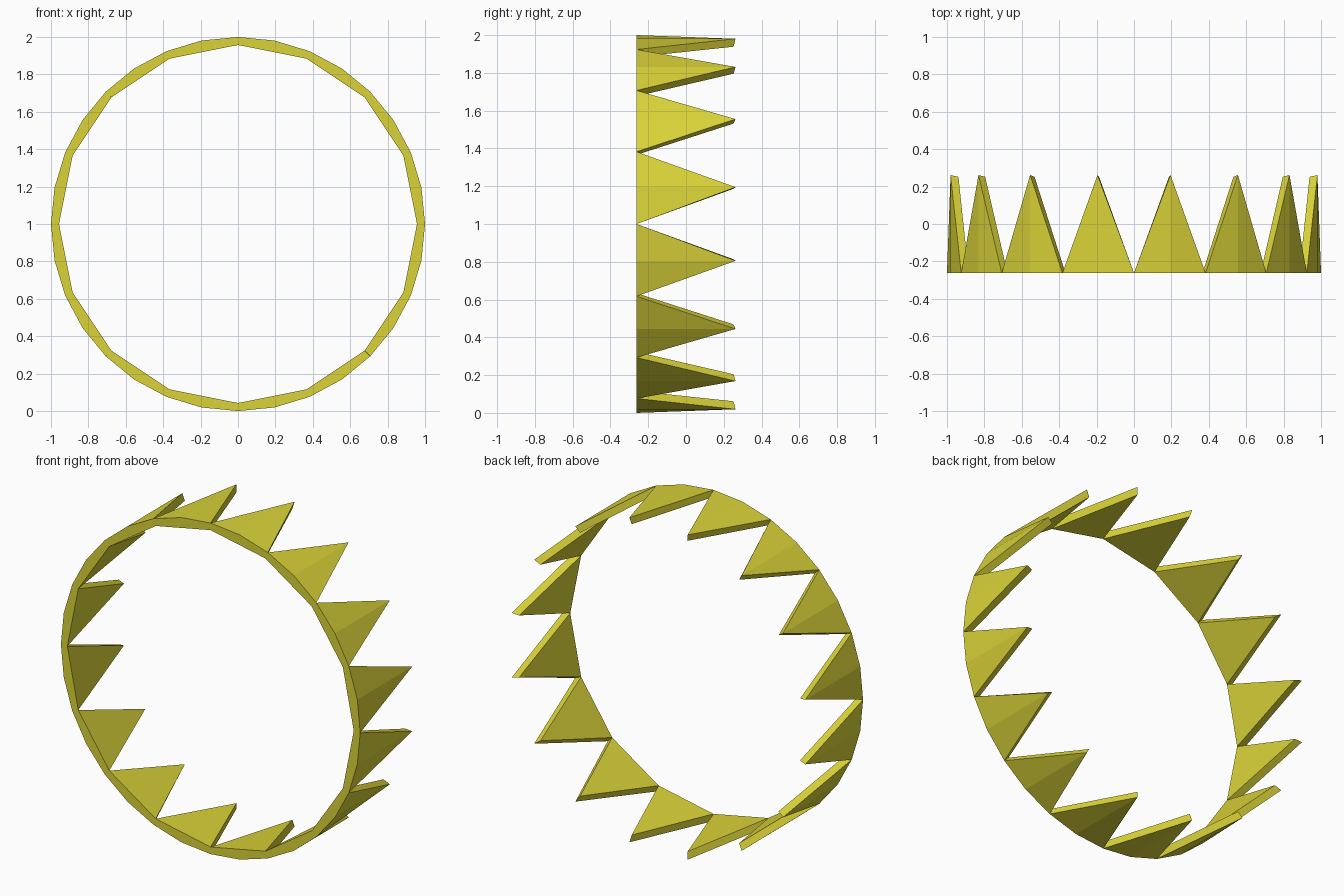
import bpy, bmesh
from math import sin, cos, pi

if "Cube" in bpy.data.objects:
    bpy.data.objects.remove(bpy.data.objects["Cube"])

TEETH = 16
R_OUT, R_IN = 1.0, 0.957
Y_BASE, Y_TIP_OUT, Y_TIP_IN = -0.262, 0.262, 0.252

mat = bpy.data.materials.new("yellow")
mat.diffuse_color = (0.70, 0.65, 0.04, 1)
mat.use_nodes = True
mat.node_tree.nodes["Principled BSDF"].inputs["Base Color"].default_value = mat.diffuse_color

bm = bmesh.new()


def point(r, step, y):
    """Vertex on the ring; the ring has two steps per tooth."""
    a = step * pi / TEETH
    return bm.verts.new((r * sin(a), y, 1 + r * cos(a)))


# Each spike: creased outside, flat inside, sloping walls meeting at the tip
for i in range(TEETH):
    s = 2 * i
    oa, om, ob = [point(R_OUT, s + k, Y_BASE) for k in range(3)]
    ia, im, ib = [point(R_IN, s + k, Y_BASE) for k in range(3)]
    ot = point(R_OUT, s + 1, Y_TIP_OUT)
    it = point(R_IN, s + 1, Y_TIP_IN)
    for f in ((oa, om, ot), (om, ob, ot),          # outside
              (ib, ia, it), (ia, ib, im),          # inside and base sliver
              (oa, ot, it, ia), (ob, ib, it, ot),  # side walls
              (oa, ia, im, om), (om, im, ib, ob)):  # front rim
        bm.faces.new(f)

# Normals are solved per closed spike, before neighbours are joined
bmesh.ops.recalc_face_normals(bm, faces=bm.faces[:])
bmesh.ops.remove_doubles(bm, verts=bm.verts[:], dist=0.0005)

mesh = bpy.data.meshes.new("spiked_crown")
bm.to_mesh(mesh)
bm.free()
crown = bpy.data.objects.new("spiked_crown", mesh)
bpy.context.collection.objects.link(crown)
mesh.materials.append(mat)
